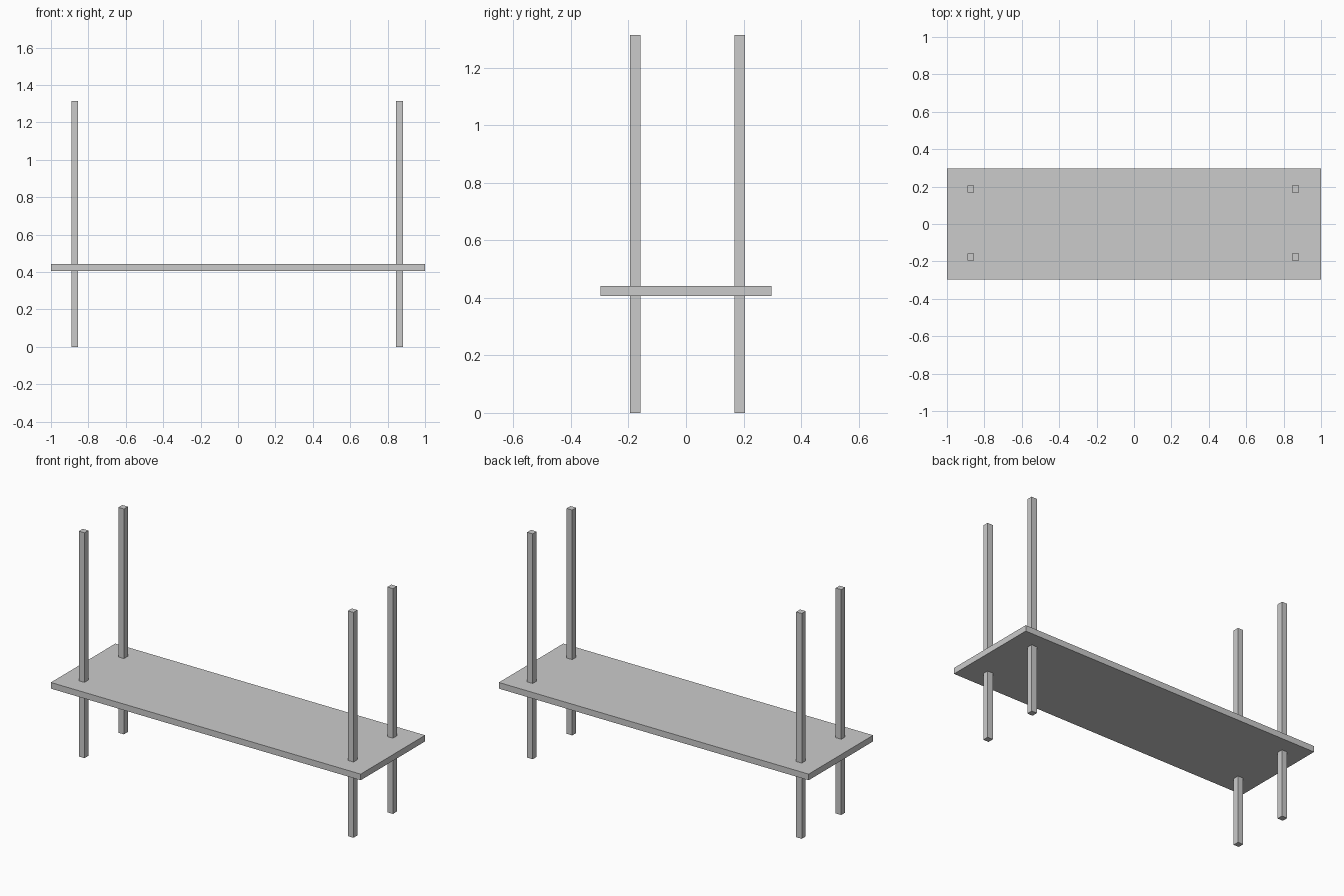
import bpy

if "Cube" in bpy.data.objects:
    bpy.data.objects.remove(bpy.data.objects["Cube"])


def box(name, x, y, z):
    """Axis-aligned box from (min, max) ranges, with real-size mesh data."""
    bpy.ops.mesh.primitive_cube_add(
        size=1, location=[(a + b) / 2 for a, b in (x, y, z)])
    ob = bpy.context.object
    ob.name = name
    ob.scale = [b - a for a, b in (x, y, z)]
    bpy.ops.object.transform_apply(location=False, rotation=False, scale=True)
    return ob


# Shelf board
box("shelf_board", (-1.0, 1.0), (-0.297, 0.297), (0.406, 0.442))

# Four square posts running through the board (slightly off-centre)
HALF = 0.018
for side, px in (("left", -0.873), ("right", 0.864)):
    for depth, py in (("front", -0.177), ("back", 0.187)):
        box(f"{depth}_{side}_post", (px - HALF, px + HALF),
            (py - HALF, py + HALF), (0.0, 1.315))
